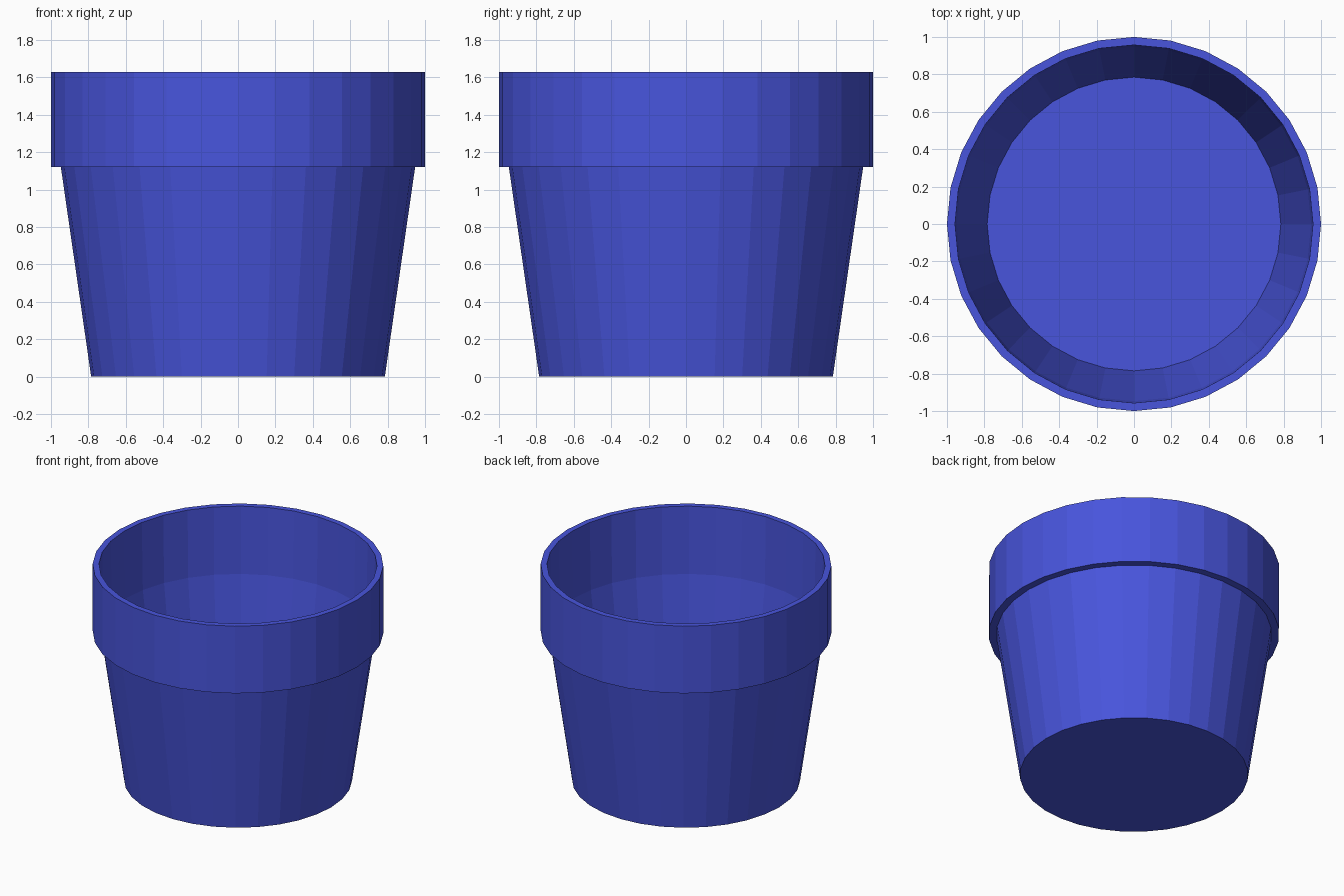
import bpy, bmesh, math

if "Cube" in bpy.data.objects:
    bpy.data.objects.remove(bpy.data.objects["Cube"])

SIDES = 32

mat = bpy.data.materials.new("blue_glaze")
mat.diffuse_color = (0.065, 0.09, 0.72, 1)
mat.use_nodes = True
mat.node_tree.nodes["Principled BSDF"].inputs["Base Color"].default_value = mat.diffuse_color


def lathe(name, profile, floor=False):
    """Revolve (radius, z) points about z; optionally cap the first ring."""
    bm = bmesh.new()
    rings = []
    for r, z in profile:
        angles = [2 * math.pi * i / SIDES for i in range(SIDES)]
        rings.append([bm.verts.new((r * math.cos(a), r * math.sin(a), z)) for a in angles])
    for low, high in zip(rings, rings[1:]):
        for i in range(SIDES):
            j = (i + 1) % SIDES
            bm.faces.new((low[i], low[j], high[j], high[i]))
    if floor:
        bm.faces.new(rings[0][::-1])
    mesh = bpy.data.meshes.new(name)
    bm.to_mesh(mesh)
    bm.free()
    obj = bpy.data.objects.new(name, mesh)
    bpy.context.collection.objects.link(obj)
    mesh.materials.append(mat)
    return obj


# Thin tapered body with a flat base
lathe("pot_body", [(0.785, 0), (0.947, 1.12)], floor=True)

# Rim band: underside ledge, outer wall, top lip, inner wall
lathe("pot_rim", [(0.947, 1.12), (1.0, 1.12), (1.0, 1.63), (0.957, 1.63), (0.947, 1.12)])
